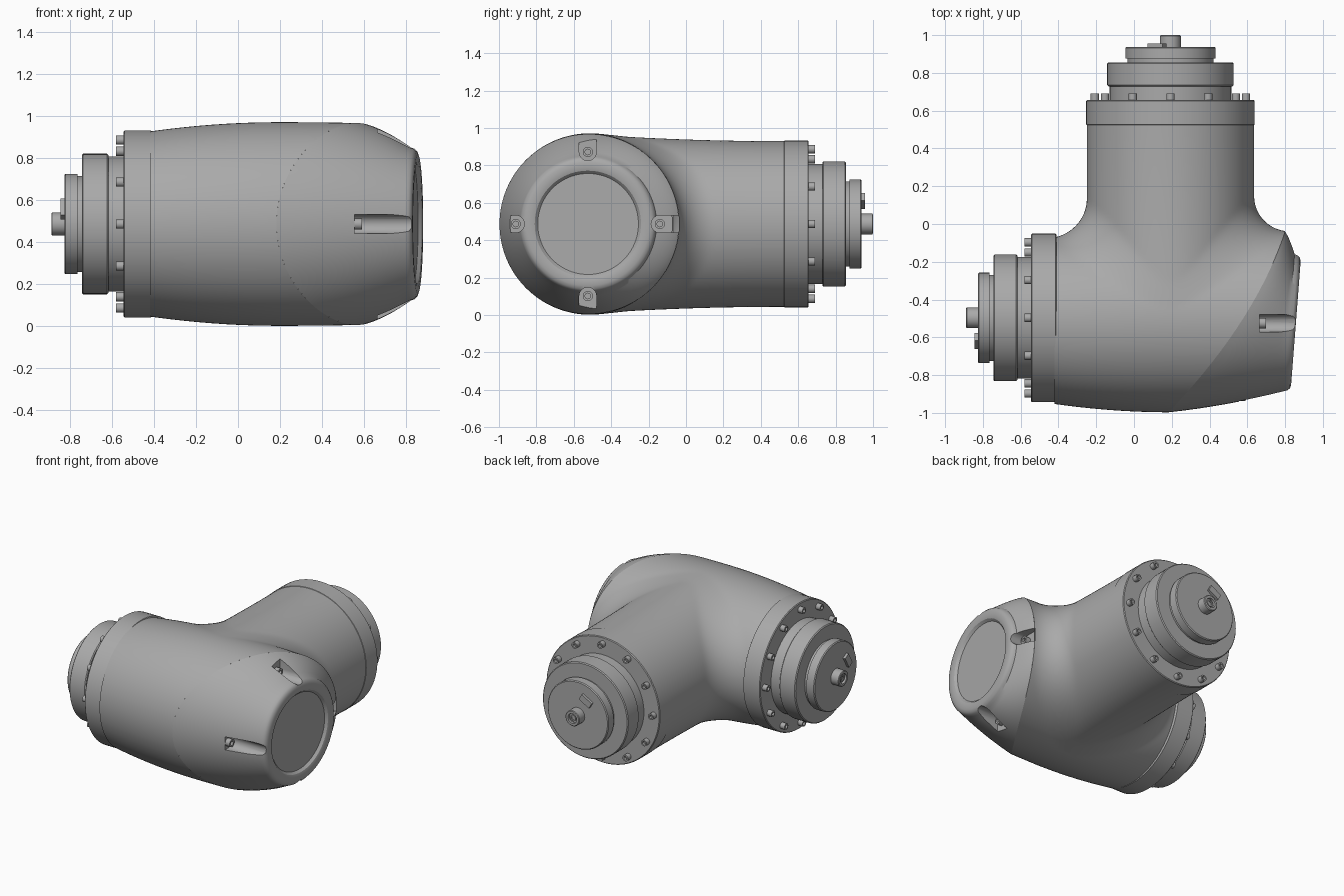
import bpy, bmesh
from math import sin, cos, pi, hypot, radians
from mathutils import Vector, Matrix

cube = bpy.data.objects.get("Cube")
if cube:
    bpy.data.objects.remove(cube, do_unlink=True)

grey = bpy.data.materials.new("machine_grey")
grey.use_nodes = True
COLOR = (0.4, 0.4, 0.4, 1)
grey.diffuse_color = COLOR
grey.node_tree.nodes["Principled BSDF"].inputs["Base Color"].default_value = COLOR

MID_Z, AXIS_Y, AXIS_X = 0.487, -0.512, 0.193


def make(name, bm, smooth=True):
    bmesh.ops.recalc_face_normals(bm, faces=bm.faces[:])
    mesh = bpy.data.meshes.new(name)
    bm.to_mesh(mesh)
    bm.free()
    mesh.materials.append(grey)
    obj = bpy.data.objects.new(name, mesh)
    bpy.context.collection.objects.link(obj)
    if smooth:
        shade(obj)
    return obj


def select(obj):
    bpy.ops.object.select_all(action='DESELECT')
    obj.select_set(True)
    bpy.context.view_layer.objects.active = obj


def shade(obj):
    select(obj)
    bpy.ops.object.shade_smooth_by_angle(angle=radians(30))


def skin(bm, rings):
    """Join closed rings of points with quads; returns the vertex rings."""
    vs = [[bm.verts.new(p) for p in ring] for ring in rings]
    for a, b in zip(vs, vs[1:]):
        for i in range(len(a)):
            j = (i + 1) % len(a)
            bm.faces.new((a[i], a[j], b[j], b[i]))
    return vs


def lathe(name, profile, matrix, seg=72):
    """Solid of revolution about local z from (radius, height) pairs."""
    bm = bmesh.new()
    vs = skin(bm, [[matrix @ Vector((r * cos(2 * pi * i / seg), r * sin(2 * pi * i / seg), h))
                    for i in range(seg)] for r, h in profile])
    bm.faces.new(vs[0])
    bm.faces.new(vs[-1])
    return make(name, bm)


def drum(r, a, b, c=0.006):
    return [(r, a), (r, b - c), (r - c, b)]


def screw(name, matrix, r=0.022, h=0.035):
    lathe(name, [(r, -0.01), (r, h), (r * 0.55, h), (r * 0.55, h * 0.5)], matrix, 16)


# --- Elbow body: two tubes blended by a fillet ---
def barrel_radius(x):
    return 0.485 - (0.115 if x < 0.2 else 0.03) * (x - 0.2) ** 2


def seam_x(y):
    t = (y + 1) / 0.96
    return 0.18 + 0.62 * t + 0.3 * t * (1 - t)


def field(p):
    x, y, z = p.x, p.y, p.z - MID_Z
    barrel = hypot(y - AXIS_Y, z) - barrel_radius(x)
    s = min(max((0.5 - y), 0), 1)
    flat = 0.443 / (0.443 + 0.035 * s * s)
    branch = max(hypot(x - AXIS_X, z * flat) - 0.443, AXIS_Y - y)
    k = 0.18 * (1 - min(abs(z) / 0.485, 1) ** 4) + 1e-4
    return max(k, min(barrel, branch)) - hypot(max(k - barrel, 0), max(k - branch, 0))


def project(p):
    e = 0.002
    for _ in range(4):
        f = field(p)
        g = Vector([(field(p + d) - field(p - d)) / (2 * e)
                    for d in (Vector((e, 0, 0)), Vector((0, e, 0)), Vector((0, 0, e)))])
        p = p - g * (f / max(g.length_squared, 0.2))
    return p


bm = bmesh.new()
for r, length, m in (
        (0.47, 1.5, Matrix.Translation((0.2, AXIS_Y, MID_Z)) @ Matrix.Rotation(pi / 2, 4, 'Y')),
        (0.445, 1.15, Matrix.Translation((AXIS_X, 0.075, MID_Z)) @ Matrix.Rotation(pi / 2, 4, 'X'))):
    bmesh.ops.create_cone(bm, cap_ends=True, segments=64, radius1=r, radius2=r, depth=length, matrix=m)
body = make("elbow_body", bm, smooth=False)
mod = body.modifiers.new("Remesh", 'REMESH')
mod.mode, mod.voxel_size = 'VOXEL', 0.022
select(body)
bpy.ops.object.modifier_apply(modifier=mod.name)

bm = bmesh.new()
bm.from_mesh(body.data)
for _ in range(2):
    bmesh.ops.smooth_vert(bm, verts=bm.verts[:], factor=0.5, use_axis_x=True, use_axis_y=True, use_axis_z=True)
    for v in bm.verts:
        v.co = project(v.co)


def trim(co, no):
    bmesh.ops.bisect_plane(bm, geom=bm.verts[:] + bm.edges[:] + bm.faces[:],
                           plane_co=co, plane_no=no, clear_outer=True)


trim((-0.42, 0, 0), (-1, 0, 0))
trim((0, 0.53, 0), (0, 1, 0))
# Straighten the curved seam, cut along it, then bend it back
for v in bm.verts:
    v.co.x -= seam_x(v.co.y)
trim((0, 0, 0), (1, 0, 0))
for v in bm.verts:
    v.co.x += seam_x(v.co.y)
bm.to_mesh(body.data)
bm.free()
body.data.materials.clear()
body.data.materials.append(grey)
shade(body)

# --- End cap: loft from the slanted seam to a tilted round face ---
SEG = 96
CAP = Vector((0.857, -0.525, MID_Z))
NORMAL = Vector((0.997, -0.077, 0))
SIDE = Vector((0.077, 0.997, 0))


def seam_point(a):
    r = 0.48
    for _ in range(4):
        y = AXIS_Y + r * cos(a)
        r = barrel_radius(seam_x(y))
    return Vector((seam_x(y), y, MID_Z + r * sin(a)))


def face_point(a, r, d):
    return CAP + SIDE * (r * cos(a)) + Vector((0, 0, r * sin(a))) + NORMAL * d


angles = [2 * pi * i / SEG for i in range(SEG)]
rings = []
for step in range(9):
    t, ring = step / 8, []
    for a in angles:
        s, e = seam_point(a), face_point(a, 0.366, -0.035)
        mid = s.lerp(e, 0.3)
        mid.x = (s.x + e.x) / 2
        ring.append(s * (1 - t) ** 2 + mid * (2 * t * (1 - t)) + e * t * t)
    rings.append(ring)
for r, d in ((0.36, -0.018), (0.348, -0.006), (0.33, 0), (0.3, 0), (0.285, -0.004), (0.27, -0.02)):
    rings.append([face_point(a, r, d) for a in angles])
bm = bmesh.new()
vs = skin(bm, rings)
bm.faces.new(vs[-1])
apex = bm.verts.new((0.45, AXIS_Y, MID_Z))
for i in range(SEG):
    bm.faces.new((vs[0][i], vs[0][(i + 1) % SEG], apex))
cap = make("end_cap", bm, smooth=False)

# Four screw slots cut into the cap, each with a screw at its end
bm = bmesh.new()
for q in range(4):
    a = q * pi / 2
    out, tan = Vector((0, cos(a), sin(a))), Vector((0, -sin(a), cos(a)))
    seat = Vector((0.665 + 0.11 * cos(a), CAP.y, MID_Z)) + out * 0.385
    arc = [(-0.046 * sin(pi * i / 12), 0.046 * cos(pi * i / 12)) for i in range(13)]
    outline = [seat + out * o + tan * s for o, s in arc + [(0.2, -0.046), (0.2, 0.046)]]
    vs = skin(bm, [outline, [p + Vector((0.5, 0, 0)) for p in outline]])
    bm.faces.new(vs[0])
    bm.faces.new(vs[1])
    screw("cap_screw", Matrix.Translation(seat) @ Matrix.Rotation(pi / 2, 4, 'Y'), 0.027)
cutter = make("slot_cutter", bm, smooth=False)
cutter.hide_render = True
mod = cap.modifiers.new("Slots", 'BOOLEAN')
mod.operation, mod.solver, mod.object = 'DIFFERENCE', 'EXACT', cutter
select(cap)
bpy.ops.object.modifier_apply(modifier=mod.name)
bpy.data.objects.remove(cutter, do_unlink=True)
shade(cap)


# --- Rotary joints: flange, bolts, stepped drum, hub, key and shaft ---
def joint(side, origin, out, roll):
    up = Vector((0, 0, 1))
    right = up.cross(out)
    m = Matrix.Translation(origin) @ Matrix((right, up, out)).transposed().to_4x4()
    m = m @ Matrix.Rotation(roll, 4, 'Z')
    lathe(side + "_flange", [(0.438, 0), (0.446, 0.005)] + drum(0.446, 0.01, 0.135, 0.005), m)
    lathe(side + "_collar", drum(0.322, 0.13, 0.215), m)
    lathe(side + "_drum", [(0.329, 0.208)] + drum(0.335, 0.214, 0.334), m)
    lathe(side + "_hub", [(0.228, 0.33), (0.228, 0.354), (0.239, 0.354)] + drum(0.239, 0.36, 0.417), m)
    lathe(side + "_shaft", [(0.055, 0.41), (0.055, 0.475), (0.05, 0.479), (0.034, 0.479), (0.034, 0.462)], m, 32)
    screw(side + "_shaft_screw", m @ Matrix.Translation((0, 0, 0.46)), 0.022, 0.012)
    for i in range(12):
        spin = Matrix.Rotation(i * pi / 6, 4, 'Z')
        screw(side + "_bolt", m @ spin @ Matrix.Translation((0.4, 0, 0.135)))
    bm = bmesh.new()
    place = m @ Matrix.Rotation(pi / 3, 4, 'Z') @ Matrix.Translation((0.142, 0, 0.42))
    bmesh.ops.create_cube(bm, size=1, matrix=place @ Matrix.Diagonal((0.045, 0.09, 0.03, 1)))
    make(side + "_key", bm)


joint("right", (-0.41, -0.497, MID_Z), Vector((-1, 0, 0)), -pi / 6)
joint("back", (AXIS_X, 0.521, MID_Z), Vector((0, 1, 0)), 0)
